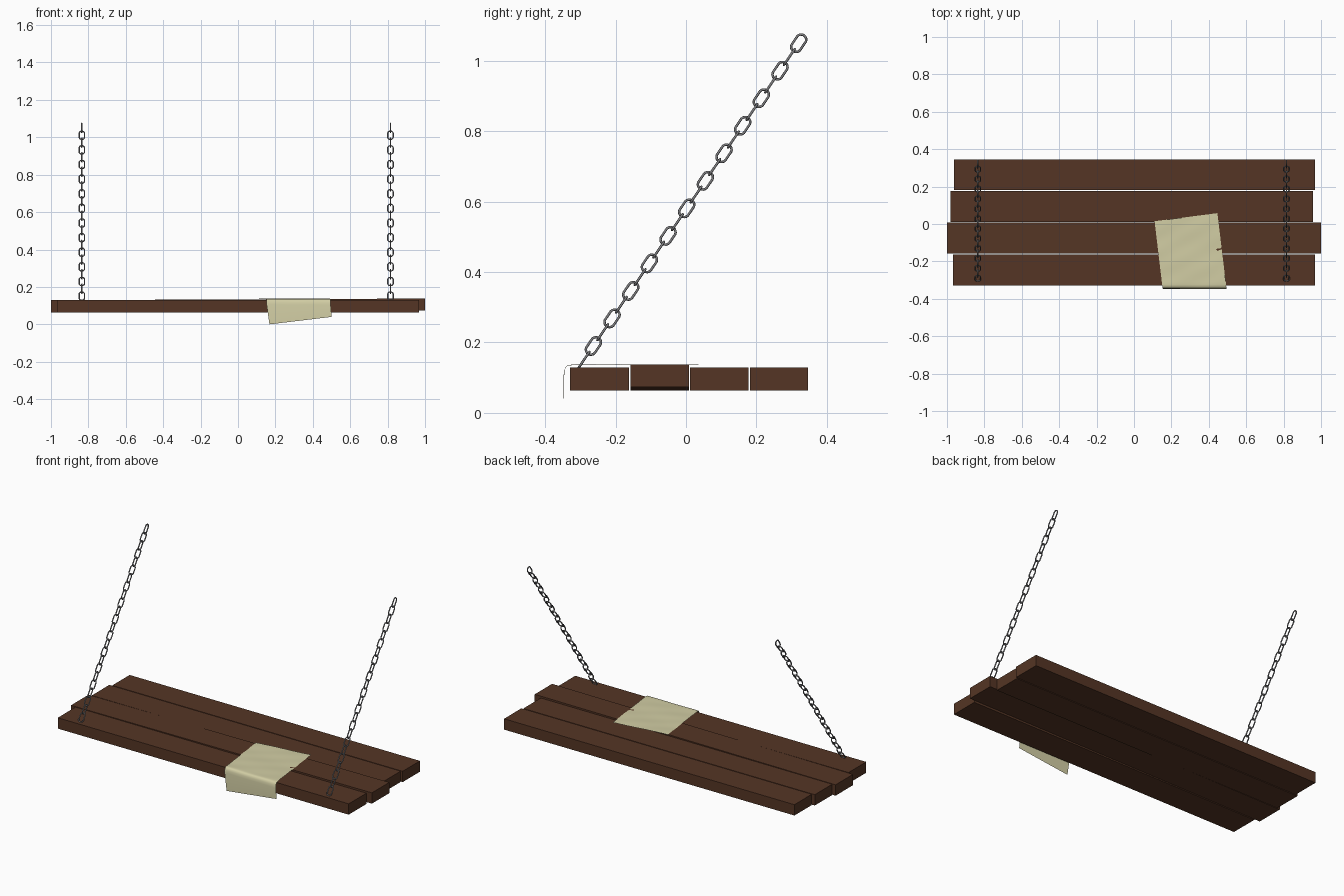
import bpy, bmesh, math
from mathutils import Matrix, Vector

if "Cube" in bpy.data.objects:
    bpy.data.objects.remove(bpy.data.objects["Cube"])


def make_material(name, rgb):
    mat = bpy.data.materials.new(name)
    mat.use_nodes = True
    color = (*rgb, 1)
    mat.diffuse_color = color
    mat.node_tree.nodes["Principled BSDF"].inputs["Base Color"].default_value = color
    return mat


wood = make_material("dark brown wood", (0.09, 0.036, 0.018))
steel = make_material("grey steel", (0.22, 0.22, 0.23))
paper = make_material("pale yellow cloth", (0.64, 0.61, 0.37))


def add_object(name, bm, mat, smooth=False):
    mesh = bpy.data.meshes.new(name)
    bm.to_mesh(mesh)
    bm.free()
    mesh.materials.append(mat)
    for poly in mesh.polygons:
        poly.use_smooth = smooth
    obj = bpy.data.objects.new(name, mesh)
    bpy.context.collection.objects.link(obj)
    return obj


# Planks: x range, y range, height gained per unit of x, middle height
planks = {
    "front_plank": (-0.967, 0.967, -0.33, -0.162, 0, 0.0965),
    "front_middle_plank": (-1, 1, -0.157, 0.008, 0.0045, 0.101),
    "back_middle_plank": (-0.98, 0.957, 0.012, 0.177, 0, 0.0965),
    "back_plank": (-0.963, 0.967, 0.182, 0.346, 0, 0.0965),
}
for name, (x0, x1, y0, y1, slope, z) in planks.items():
    bm = bmesh.new()
    bmesh.ops.create_cube(bm, size=1)
    bmesh.ops.scale(bm, verts=bm.verts, vec=(x1 - x0, y1 - y0, 0.065))
    bmesh.ops.translate(bm, verts=bm.verts, vec=((x0 + x1) / 2, (y0 + y1) / 2, z))
    for v in bm.verts:
        v.co.z += slope * v.co.x
    add_object(name, bm, wood)

# Chain link: a torus stretched into an oval
bpy.ops.mesh.primitive_torus_add(major_radius=0.0145, minor_radius=0.0035,
                                 major_segments=18, minor_segments=8)
pattern = bpy.context.object
for v in pattern.data.vertices:
    v.co.x += math.copysign(0.0125, v.co.x)

# Chains: links turned a quarter turn in alternation along a slanted line
start, end, count = Vector((0, -0.2895, 0.151)), Vector((0, 0.32, 1.05)), 24
along = (end - start).normalized()
side = Vector((1, 0, 0))
for name, x in (("right_chain", -0.835), ("left_chain", 0.815)):
    bm = bmesh.new()
    for i in range(count):
        normal = side if i % 2 else along.cross(side)
        turn = Matrix((along, normal.cross(along), normal)).transposed().to_4x4()
        place = Matrix.Translation(start.lerp(end, i / (count - 1)) + side * x)
        first = len(bm.verts)
        bm.from_mesh(pattern.data)
        bm.verts.ensure_lookup_table()
        bmesh.ops.transform(bm, matrix=place @ turn, verts=bm.verts[first:])
    add_object(name, bm, steel, smooth=True)
bpy.data.objects.remove(pattern)

# Cloth: a thin sheet lying on the seat and folding over its front edge
back = (Vector((0.11, 0.015, 0)), Vector((0.446, 0.058, 0)))
front = (Vector((0.153, -0.346, 0)), Vector((0.495, -0.348, 0)))
columns, rows = 16, 24
profile = [(i / rows * 0.94, 0.1365) for i in range(rows + 1)]
profile += [(0.97, 0.135), (0.985, 0.13), (0.995, 0.12), (1, 0.105)]
bm = bmesh.new()
grid = []
for t, z in profile:
    line = []
    for c in range(columns + 1):
        u = c / columns
        p = back[0].lerp(back[1], u).lerp(front[0].lerp(front[1], u), t)
        p.z = z + 0.0011 * math.sin(17 * t + 3 * u) * math.sin(6 * u + 5 * t)
        line.append(bm.verts.new(p))
    grid.append(line)
hem = []
for c in range(columns + 1):
    u = c / columns
    hem.append(bm.verts.new((0.168 + 0.333 * u, -0.348, 0.04 * u)))
grid.append(hem)
for upper, lower in zip(grid, grid[1:]):
    for c in range(columns):
        bm.faces.new((upper[c], lower[c], lower[c + 1], upper[c + 1]))
add_object("draped_cloth", bm, paper, smooth=True)
